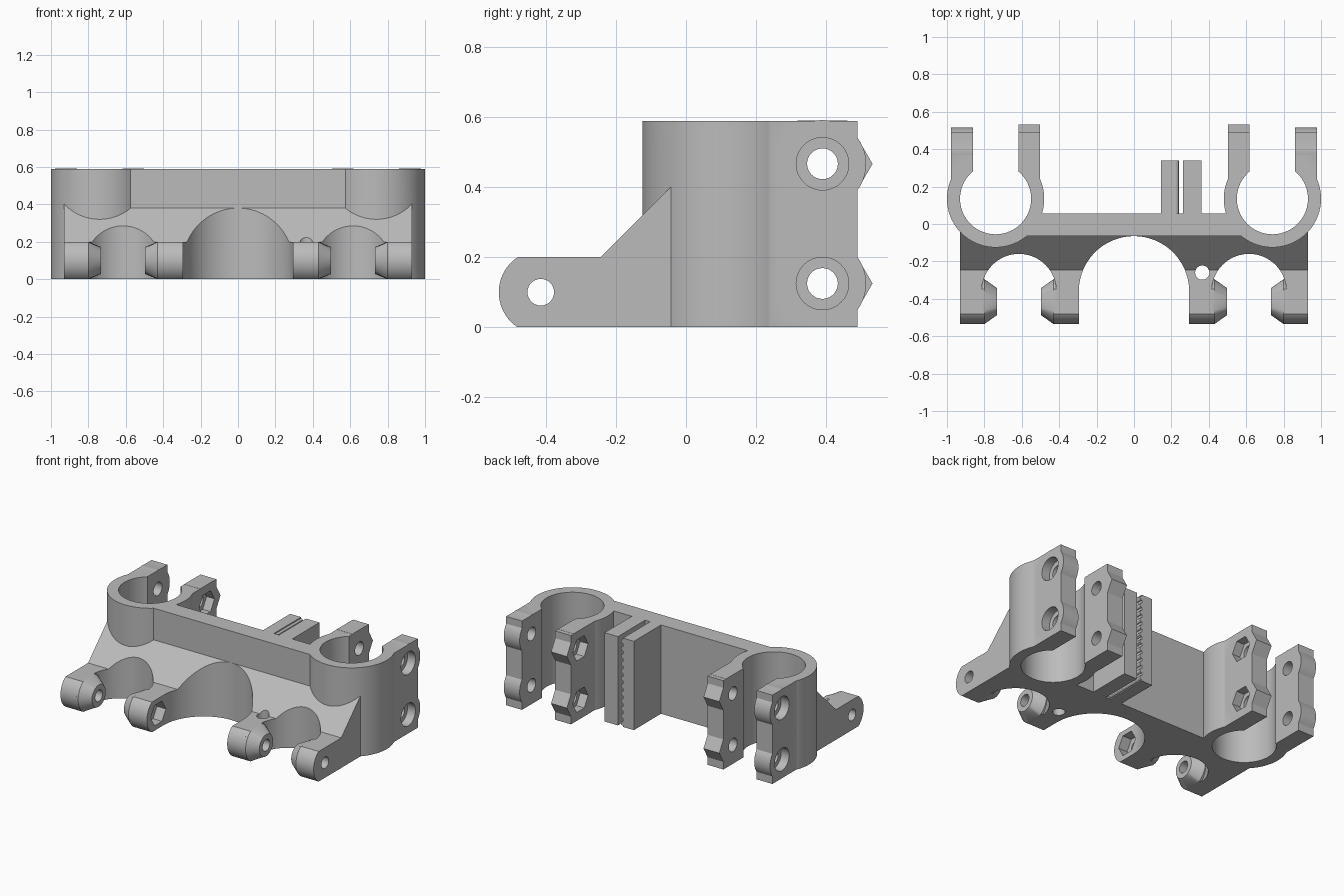
import bpy, bmesh
from math import sin, cos, pi, radians, asin

cube = bpy.data.objects.get("Cube")
if cube:
    bpy.data.objects.remove(cube, do_unlink=True)

H = 0.59                      # full height
CLAMP_X, CLAMP_Y = 0.74, 0.135
BEARING_X, BEARING_Y = 0.615, -0.36
LUG_Y, LUG_Z, LUG_R = -0.415, 0.1, 0.12
BOLT_Y, BOLT_ZS = 0.39, (0.125, 0.467)


def circle(u, v, r, n=64, start=0, end=2 * pi):
    return [(u + r * cos(start + (end - start) * i / n),
             v + r * sin(start + (end - start) * i / n)) for i in range(n)]


def rect(u0, v0, u1, v1):
    return [(u0, v0), (u1, v0), (u1, v1), (u0, v1)]


def loft(name, ring_a, ring_b, axis, a, b):
    """Closed solid between two matching outlines placed at a and b on an axis."""
    place = {"x": lambda p, w: (w, p[0], p[1]),
             "y": lambda p, w: (p[0], w, p[1]),
             "z": lambda p, w: (p[0], p[1], w)}[axis]
    bm = bmesh.new()
    low = [bm.verts.new(place(p, a)) for p in ring_a]
    high = [bm.verts.new(place(p, b)) for p in ring_b]
    n = len(low)
    bm.faces.new(low)
    bm.faces.new(high)
    for i in range(n):
        j = (i + 1) % n
        bm.faces.new((low[i], low[j], high[j], high[i]))
    bmesh.ops.recalc_face_normals(bm, faces=bm.faces)
    mesh = bpy.data.meshes.new(name)
    bm.to_mesh(mesh)
    bm.free()
    obj = bpy.data.objects.new(name, mesh)
    bpy.context.collection.objects.link(obj)
    return obj


def prism(name, outline, axis, a, b):
    return loft(name, outline, outline, axis, a, b)


def combine(target, tools, operation):
    for tool in tools:
        mod = target.modifiers.new(operation, "BOOLEAN")
        mod.operation, mod.solver, mod.object = operation, "EXACT", tool
        bpy.context.view_layer.objects.active = target
        bpy.ops.object.modifier_apply(modifier=mod.name)
        bpy.data.objects.remove(tool, do_unlink=True)


# Sloped front body with rounded lug noses
lean = asin(LUG_Z / LUG_R)
nose = circle(LUG_Y, LUG_Z, LUG_R, 24, pi - lean, pi + lean)
side = [(-0.245, 0.2)] + nose + [(LUG_Y - LUG_R * cos(lean), 0), (-0.03, 0), (-0.03, 0.415)]
bracket = prism("carriage_bracket", side, "x", -0.93, 0.93)

# Back wall, clamp rings and clamp arms
adds = [prism("wall", rect(-0.585, -0.065, 0.585, 0.055), "z", 0, H)]
for s in (-1, 1):
    adds.append(prism("clamp_ring", circle(s * CLAMP_X, CLAMP_Y, 0.26, 96), "z", 0, H))
    for d in (-1, 1):
        x0, x1 = (s * (CLAMP_X + d * off) for off in (0.122, 0.238))
        adds.append(prism("clamp_arm", rect(x0, 0.2, x1, 0.49), "z", 0, H))
        # Round pads on the outer arms, hexagonal pads on the inner arms
        for z in BOLT_ZS:
            pad = circle(BOLT_Y, z, 0.125, 48) if d > 0 else circle(BOLT_Y, z, 0.143, 6)
            adds.append(prism("bolt_pad", [(u, max(v, 0)) for u, v in pad], "x", x0, x1))

# Belt holder: two tabs with a toothed gap
adds.append(prism("toothed_tab", rect(0.145, 0.03, 0.225, 0.34), "z", 0, H))
adds.append(prism("plain_tab", rect(0.262, 0.03, 0.36, 0.34), "z", 0, H))
for i in range(12):
    adds.append(prism("belt_tooth", circle(0.225, 0.022 + i * 0.0496, 0.015, 12), "y", 0.03, 0.34))
combine(bracket, adds, "UNION")

# Clamp bores and slots, bearing seats and the wide centre arch
cuts = [prism("arch_cut", circle(0, BEARING_Y, 0.295, 48, 0, pi) + [(-0.295, BEARING_Y),
        (-0.295, -0.7), (0.295, -0.7)], "z", -0.1, H + 0.1)]
for s in (-1, 1):
    cx, bx = s * CLAMP_X, s * BEARING_X
    cuts.append(prism("clamp_bore", circle(cx, CLAMP_Y, 0.19, 96), "z", -0.1, H + 0.1))
    cuts.append(prism("clamp_slot", rect(cx - 0.122, CLAMP_Y, cx + 0.122, 0.7), "z", -0.1, H + 0.1))
    seat = circle(bx, BEARING_Y, 0.2, 48, 0, pi) + [(bx - 0.2, BEARING_Y), (bx - 0.2, -0.7), (bx + 0.2, -0.7)]
    cuts.append(prism("bearing_seat", seat, "z", -0.1, H + 0.1))
combine(bracket, cuts, "DIFFERENCE")

# Tapered bosses facing each bearing seat
bosses = []
for s in (-1, 1):
    for d in (-1, 1):
        wide = [(u, min(max(v, 0), 0.2)) for u, v in circle(LUG_Y, LUG_Z, LUG_R)]
        bx = s * BEARING_X
        bosses.append(prism("boss_root", wide, "x", bx + d * 0.23, bx + d * 0.185))
        bosses.append(loft("boss", wide, circle(LUG_Y, LUG_Z, 0.072), "x", bx + d * 0.185, bx + d * 0.117))
combine(bracket, bosses, "UNION")

# Bolt holes, head recesses, nut traps and the small vertical hole
holes = [prism("pin_hole", circle(LUG_Y, LUG_Z, 0.038, 32), "x", -1.2, 1.2),
         prism("sensor_hole", circle(0.365, -0.26, 0.038, 32), "z", -0.1, 0.4)]
for s in (-1, 1):
    holes.append(prism("lug_nut_trap", circle(LUG_Y, LUG_Z, 0.078, 6), "x", s * 0.25, s * 0.36))
    for z in BOLT_ZS:
        holes.append(prism("bolt_hole", circle(BOLT_Y, z, 0.044, 32), "x", s * 0.45, s * 1.1))
        holes.append(prism("head_recess", circle(BOLT_Y, z, 0.075, 48), "x", s * 0.92, s * 1.1))
        holes.append(prism("nut_trap", circle(BOLT_Y, z, 0.08, 6), "x", s * 0.45, s * 0.56))
combine(bracket, holes, "DIFFERENCE")

# Grey plastic
grey = bpy.data.materials.new("grey_plastic")
grey.use_nodes = True
grey.diffuse_color = (0.5, 0.5, 0.5, 1)
grey.node_tree.nodes["Principled BSDF"].inputs["Base Color"].default_value = (0.5, 0.5, 0.5, 1)
bracket.data.materials.clear()
bracket.data.materials.append(grey)

bpy.ops.object.select_all(action="DESELECT")
bracket.select_set(True)
bpy.context.view_layer.objects.active = bracket
bpy.ops.object.shade_smooth_by_angle(angle=radians(30))
